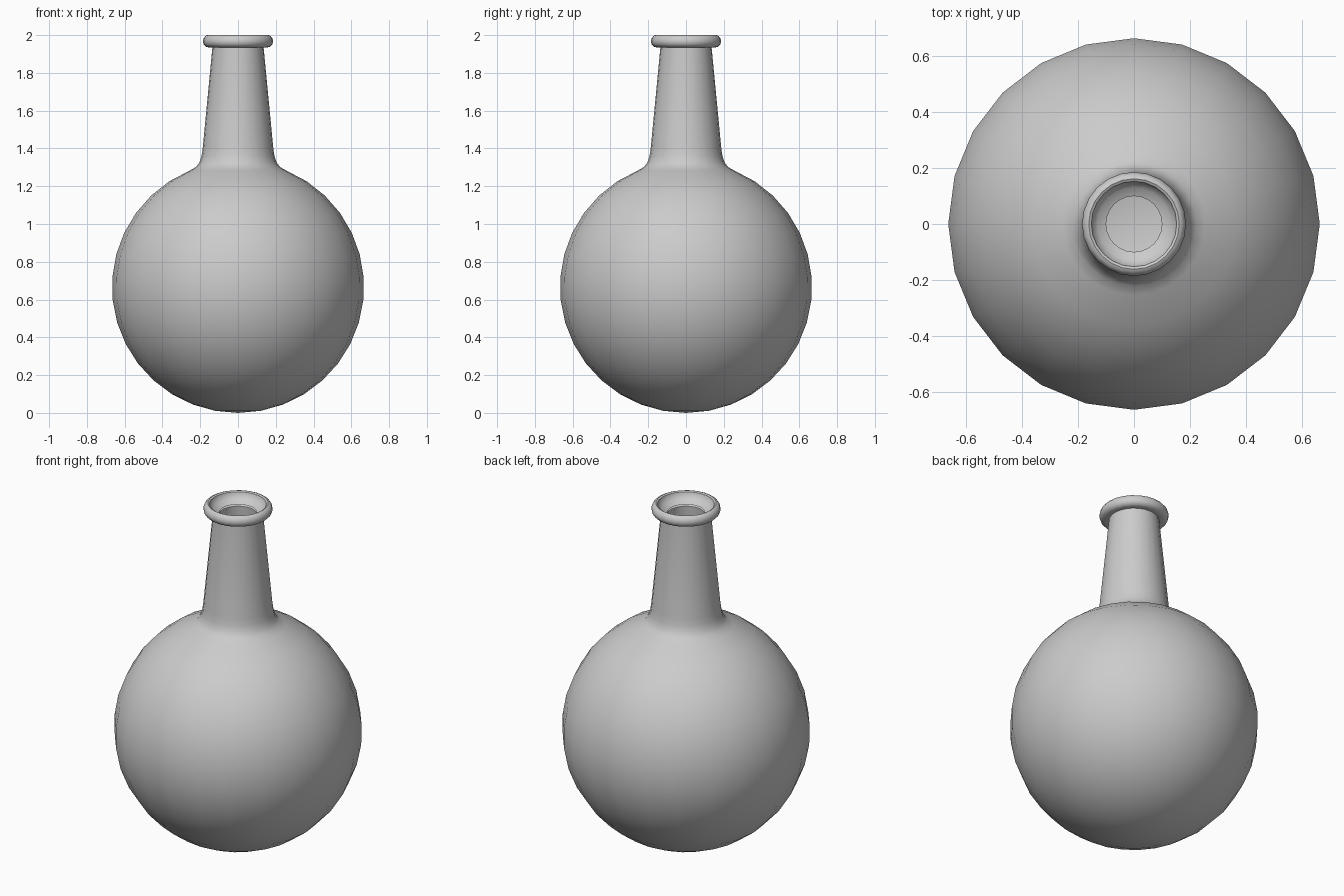
import bpy, bmesh, math

if "Cube" in bpy.data.objects:
    bpy.data.objects.remove(bpy.data.objects["Cube"])

SEG = 24


def lathe(name, profile):
    """Revolve an (r, z) profile around the z axis."""
    bm = bmesh.new()
    verts = [bm.verts.new((r, 0, z)) for r, z in profile]
    edges = [bm.edges.new(p) for p in zip(verts, verts[1:])]
    bmesh.ops.spin(bm, geom=verts + edges, cent=(0, 0, 0), axis=(0, 0, 1),
                   angle=math.tau, steps=SEG, use_merge=False)
    bmesh.ops.remove_doubles(bm, verts=bm.verts, dist=1e-4)
    bmesh.ops.recalc_face_normals(bm, faces=bm.faces)
    mesh = bpy.data.meshes.new(name)
    bm.to_mesh(mesh)
    bm.free()
    obj = bpy.data.objects.new(name, mesh)
    bpy.context.collection.objects.link(obj)
    bpy.context.view_layer.objects.active = obj
    obj.select_set(True)
    bpy.ops.object.shade_smooth_by_angle(angle=math.radians(40))
    obj.select_set(False)
    return obj


def arc(radius, z, start, end, steps):
    """Circular arc centred on the axis, angles measured from the bottom."""
    pts = []
    for i in range(steps + 1):
        a = math.radians(start + (end - start) * i / steps)
        pts.append((radius * math.sin(a), z - radius * math.cos(a)))
    return pts


R = 0.667

# Round body, flared shoulder and tapering neck, with inner wall
outer = arc(R, R, 0, 157.5, 15)
shoulder = [(0.222, 1.302), (0.203, 1.328), (0.193, 1.36), (0.187, 1.40)]
neck = [(0.135, 1.94)]
ledge = [(0.135, 1.955), (0.10, 1.935)]
inside = [(0.135, 1.40), (0.155, 1.32), (0.19, 1.27)]
inner = arc(R - 0.04, R, 162, 0, 14)
lathe("flask_body", outer + shoulder + neck + ledge + inside + inner)

# Rounded lip with a sloping funnel inside
lip = [(0.12, 1.938), (0.155, 1.935), (0.171, 1.939), (0.182, 1.951),
       (0.186, 1.967), (0.182, 1.984), (0.172, 1.996), (0.162, 2.0),
       (0.153, 1.995), (0.149, 1.978), (0.13, 1.958), (0.10, 1.945), (0.12, 1.938)]
lathe("neck_lip", lip)
